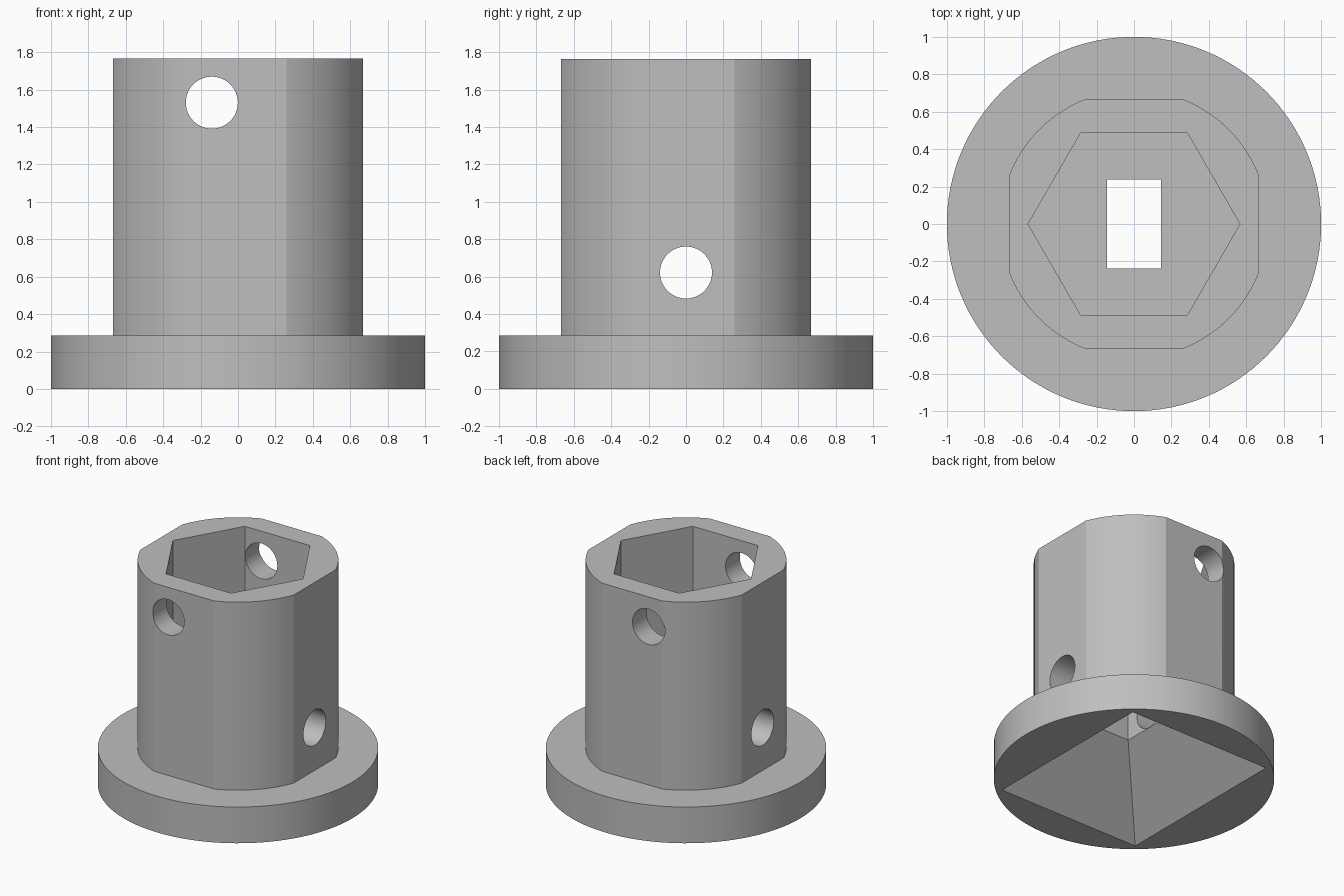
import bpy
import bmesh
from math import cos, sin, pi, radians, acos
from mathutils import Matrix

cube = bpy.data.objects.get("Cube")
if cube:
    bpy.data.objects.remove(cube, do_unlink=True)

grey = bpy.data.materials.new("plain_grey")
grey.use_nodes = True
colour = (0.52, 0.52, 0.52, 1)
grey.diffuse_color = colour
grey.node_tree.nodes["Principled BSDF"].inputs["Base Color"].default_value = colour


def polygon(radius, sides):
    return [(radius * cos(2 * pi * i / sides), radius * sin(2 * pi * i / sides))
            for i in range(sides)]


def rectangle(hx, hy):
    return [(hx, hy), (-hx, hy), (-hx, -hy), (hx, -hy)]


def flatted_circle(radius, flat, steps):
    """Circle with four flats, drawn as four corner arcs."""
    start = acos(flat / radius)
    sweep = pi / 2 - 2 * start
    angles = [q * pi / 2 + start + sweep * i / steps
              for q in range(4) for i in range(steps + 1)]
    return [(radius * cos(a), radius * sin(a)) for a in angles]


def loft(name, lower, z0, upper, z1, matrix=Matrix()):
    """Closed solid between two outlines of equal point count."""
    bm = bmesh.new()
    a = [bm.verts.new((x, y, z0)) for x, y in lower]
    b = [bm.verts.new((x, y, z1)) for x, y in upper]
    n = len(a)
    bm.faces.new(a[::-1])
    bm.faces.new(b)
    for i in range(n):
        j = (i + 1) % n
        bm.faces.new((a[i], a[j], b[j], b[i]))
    bm.transform(matrix)
    bmesh.ops.recalc_face_normals(bm, faces=bm.faces)
    mesh = bpy.data.meshes.new(name)
    bm.to_mesh(mesh)
    bm.free()
    mesh.materials.append(grey)
    obj = bpy.data.objects.new(name, mesh)
    bpy.context.collection.objects.link(obj)
    return obj


def prism(name, outline, z0, z1, matrix=Matrix()):
    return loft(name, outline, z0, outline, z1, matrix)


def combine(body, tool, operation):
    mod = body.modifiers.new(tool.name, "BOOLEAN")
    mod.object = tool
    mod.operation = operation
    mod.solver = "EXACT"
    bpy.context.view_layer.objects.active = body
    bpy.ops.object.modifier_apply(modifier=mod.name)
    bpy.data.objects.remove(tool, do_unlink=True)


# Round flange with the flat-sided barrel standing on it
hub = prism("flanged_hub", polygon(1, 128), 0, 0.285)
barrel = prism("barrel", flatted_circle(0.716, 0.667, 14), 0.15, 1.765)
combine(hub, barrel, "UNION")

# Hexagonal socket, shaft slot and tapered recess under the flange
cutters = [
    prism("hex_socket", polygon(0.566, 6), 0.905, 1.9),
    prism("shaft_slot", rectangle(0.145, 0.238), 0.42, 1.0),
    loft("tapered_recess", rectangle(0.6675, 0.774), -0.048,
         rectangle(0.145, 0.238), 0.48),
]

# Cross holes: upper one front to back, lower one side to side
hole = polygon(0.139, 48)
cutters.append(prism("upper_pin_hole", hole, -1, 1,
                     Matrix.Translation((-0.14, 0, 1.53)) @ Matrix.Rotation(pi / 2, 4, "X")))
cutters.append(prism("lower_pin_hole", hole, -1, 1,
                     Matrix.Translation((0, 0, 0.622)) @ Matrix.Rotation(pi / 2, 4, "Y")))
for cutter in cutters:
    combine(hub, cutter, "DIFFERENCE")

bpy.ops.object.select_all(action="DESELECT")
hub.select_set(True)
bpy.context.view_layer.objects.active = hub
bpy.ops.object.shade_smooth_by_angle(angle=radians(15))
